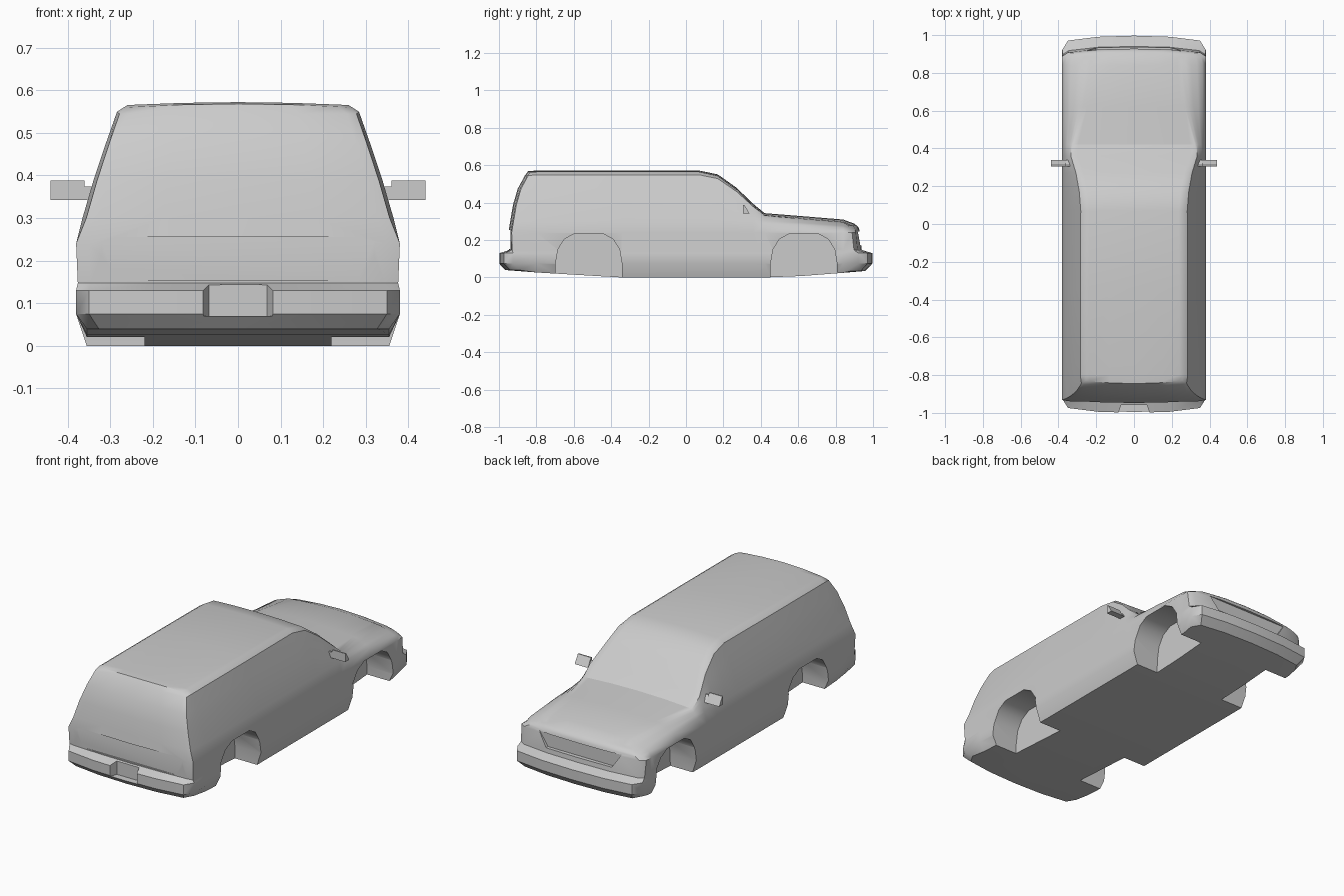
import bpy, bmesh

if "Cube" in bpy.data.objects:
    bpy.data.objects.remove(bpy.data.objects["Cube"])

# Body stations: y, floor z, belt z, belt half width, top z, top half width, crown
STATIONS = [
    (-1.00, .040, .300, .356, .560, .255, .008),
    (-.80, .027, .300, .365, .565, .260, .007),
    (-.34, .000, .300, .365, .565, .260, .007),
    (.07, .000, .300, .365, .565, .257, .007),
    (.17, .000, .300, .365, .543, .267, .008),
    (.27, .000, .300, .365, .470, .290, .010),
    (.36, .000, .300, .365, .383, .325, .010),
    (.42, .000, .290, .365, .332, .322, .012),
    (.62, .008, .280, .365, .316, .270, .012),
    (.84, .025, .265, .362, .298, .250, .012),
    (1.00, .035, .252, .356, .280, .250, .008),
]
# Side and end y of each row, from floor to roof
LOWER = [(.355, None), (.38, .075), (.38, .13), (.376, .147), (.38, .24)]
BLEND = [(0, 0), (.25, .34), (.53, .67), (.77, .94), (1, 1)]
REAR = [-.967, -1.0, -1.0, -.947, -.95, -.94, -.925, -.90, -.862, -.845]
FRONT = [.96, .997, .997, .94, .93, .927, .925, .92, .912, .90]
COLS = [-1, -.92, -.5, 0, .5, .92, 1]
BUMPER_BEND = {0: 0, .5: .006, .92: .026, 1: .075}
REAR_BEND = {0: 0, .5: .004, .92: .012, 1: .018}
FRONT_BEND = {0: 0, .5: .004, .92: .022, 1: .042}


def finish(name, bm):
    bmesh.ops.recalc_face_normals(bm, faces=bm.faces)
    mesh = bpy.data.meshes.new(name)
    bm.to_mesh(mesh)
    bm.free()
    obj = bpy.data.objects.new(name, mesh)
    bpy.context.collection.objects.link(obj)
    return obj


def box_grid(name, dims, point):
    """Skin of a subdivided box, every grid vertex placed by point(i, j, k)."""
    bm = bmesh.new()
    verts = {}

    def vert(key):
        if key not in verts:
            verts[key] = bm.verts.new(point(*key))
        return verts[key]

    for axis in range(3):
        a, b = [n for n in range(3) if n != axis]
        for side in (0, dims[axis] - 1):
            for p in range(dims[a] - 1):
                for q in range(dims[b] - 1):
                    quad = []
                    for dp, dq in ((0, 0), (1, 0), (1, 1), (0, 1)):
                        key = [side] * 3
                        key[a], key[b] = p + dp, q + dq
                        quad.append(vert(tuple(key)))
                    bm.faces.new(quad)
    return finish(name, bm)


def prism(name, profile, axis, start, end):
    """Extrude a flat outline along axis 0, 1 or 2 from start to end."""
    def place(p, d):
        c = list(p)
        c.insert(axis, d)
        return c
    bm = bmesh.new()
    face = bm.faces.new([bm.verts.new(place(p, start)) for p in profile])
    moved = bmesh.ops.extrude_face_region(bm, geom=[face])['geom']
    shift = place((0, 0), end - start)
    bmesh.ops.translate(bm, vec=shift,
                        verts=[v for v in moved if isinstance(v, bmesh.types.BMVert)])
    return finish(name, bm)


def body_point(i, j, k):
    y, floor, belt_z, belt_w, top_z, top_w, crown = STATIONS[i]
    u = COLS[k]
    if j < 5:
        w, z = LOWER[j]
        z = floor if z is None else z
    else:
        fw, fz = BLEND[j - 5]
        w = belt_w + (top_w - belt_w) * fw
        z = belt_z + (top_z - belt_z) * fz
    if j == 9:
        z += crown * (1 - u * u)
    if i == 0:
        y = REAR[j] + (BUMPER_BEND if j < 3 else REAR_BEND)[abs(u)]
    elif i == len(STATIONS) - 1:
        y = FRONT[j] - (BUMPER_BEND if j < 3 else FRONT_BEND)[abs(u)]
    return u * w, y, z


def activate(obj):
    bpy.ops.object.select_all(action='DESELECT')
    obj.select_set(True)
    bpy.context.view_layer.objects.active = obj


def cut(obj, cutter):
    cutter.hide_render = True
    mod = obj.modifiers.new("cut", 'BOOLEAN')
    mod.operation, mod.solver, mod.object = 'DIFFERENCE', 'EXACT', cutter
    activate(obj)
    bpy.ops.object.modifier_apply(modifier=mod.name)
    bpy.data.objects.remove(cutter)


# Body with bumpers
body = box_grid("body", (len(STATIONS), 10, len(COLS)), body_point)

# Wheel wells
ARCH = [(-.18, -.05), (-.178, .07), (-.165, .15), (-.13, .205), (-.075, .235),
        (.075, .235), (.13, .205), (.165, .15), (.178, .07), (.18, -.05)]
for centre in (-.52, .63):
    outline = [(centre + y, z) for y, z in ARCH]
    for side in (-1, 1):
        cut(body, prism("wheel_well_cutter", outline, 0, side * .22, side * .5))

# Number plate recess, tailgate panel and grille
cut(body, prism("plate_cutter", [(-.10, -1.05), (.10, -1.05), (.068, -.957), (-.068, -.957)],
                2, .07, .2))
cut(body, prism("tailgate_cutter", [(-.32, .153), (.32, .153), (.32, .255), (-.32, .255)],
                1, -1.1, -.9385))
cut(body, prism("grille_cutter", [(-.20, .172), (.20, .172), (.25, .247), (-.25, .247)],
                1, .915, 1.1))
activate(body)
bpy.ops.object.shade_smooth_by_angle(angle=0.6)

# Door mirrors: wedge-shaped head on a short arm
for name, top, x0, x1 in (("mirror_head", .388, .36, .44), ("mirror_arm", .374, .33, .36)):
    part = prism(name, [(.305, .342), (.34, .342), (.312, top), (.305, top)], 0, x0, x1)
    mod = part.modifiers.new("mirror", 'MIRROR')
    mod.use_axis = (True, False, False)
